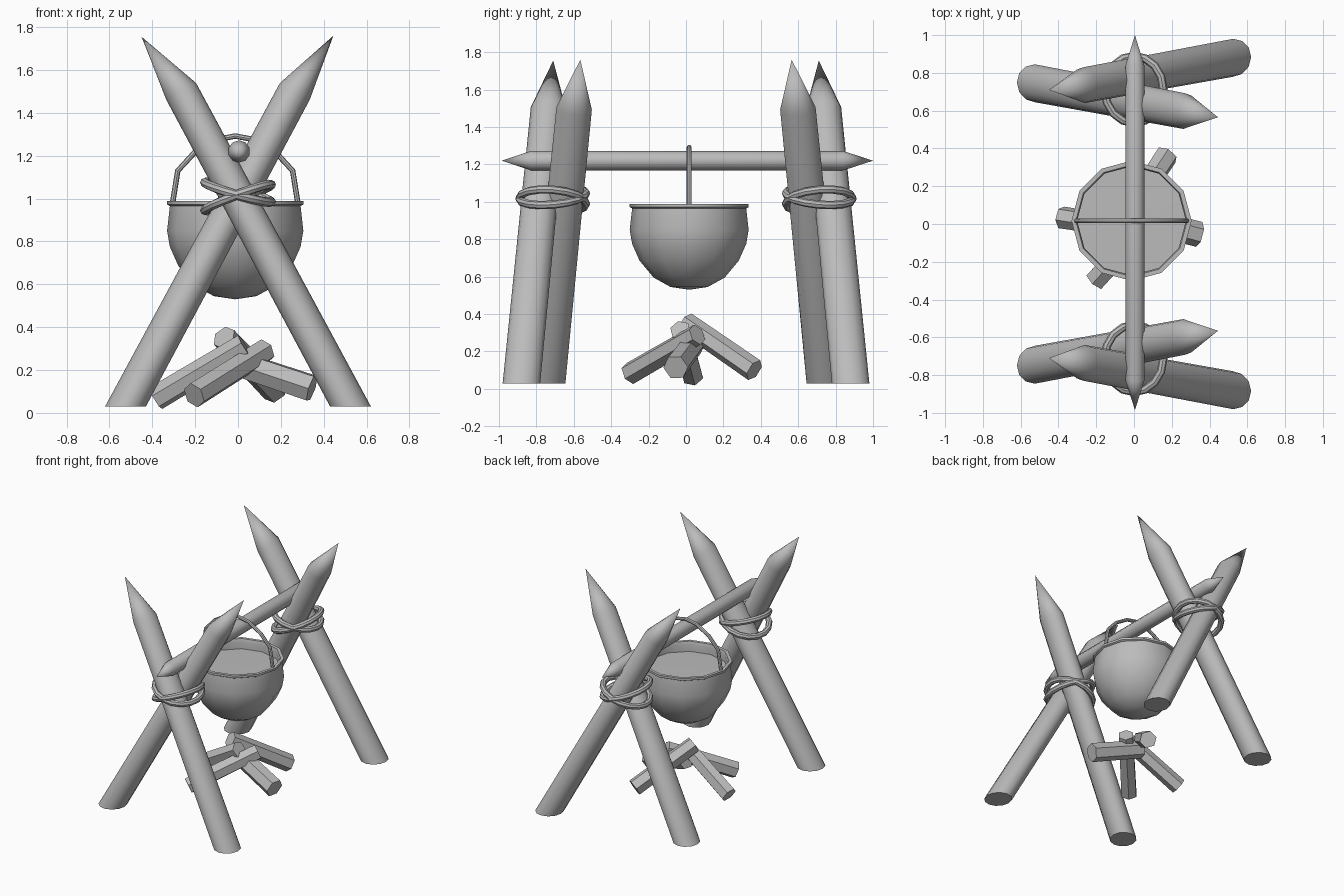
import bpy, bmesh, math
from math import sin, cos, pi, radians
from mathutils import Vector

cube = bpy.data.objects.get("Cube")
if cube:
    bpy.data.objects.remove(cube, do_unlink=True)

grey = bpy.data.materials.new("plain grey")
grey.use_nodes = True
COLOUR = (0.5, 0.5, 0.5, 1)
grey.diffuse_color = COLOUR
grey.node_tree.nodes["Principled BSDF"].inputs["Base Color"].default_value = COLOUR

X, Y, Z = Vector((1, 0, 0)), Vector((0, 1, 0)), Vector((0, 0, 1))


def tube(name, points, radii, sides, ref, axis=None, squash=1.0,
         closed=False, foot=None, turn=0.0, angle=42):
    """Skin rings along a path; squash flattens across ref, foot cuts level."""
    pts = [Vector(p) for p in points]
    n = len(pts)
    bm = bmesh.new()
    rings = []
    for i, p in enumerate(pts):
        if axis:
            d = axis
        elif closed:
            d = (pts[(i + 1) % n] - pts[i - 1]).normalized()
        else:
            d = (pts[min(i + 1, n - 1)] - pts[max(i - 1, 0)]).normalized()
        u = (ref - d * ref.dot(d)).normalized()
        w = d.cross(u)
        ring = []
        for k in range(sides):
            a = 2 * pi * k / sides + turn
            v = p + radii[i] * (u * cos(a) + w * sin(a) * squash)
            if foot is not None and i == 0:
                v += d * ((foot - v.z) / d.z)
            ring.append(bm.verts.new(v))
        rings.append(ring)
    for i in range(n if closed else n - 1):
        a, b = rings[i], rings[(i + 1) % n]
        for k in range(sides):
            m = (k + 1) % sides
            bm.faces.new((a[k], a[m], b[m], b[k]))
    if not closed:
        for end, r in ((0, radii[0]), (-1, radii[-1])):
            if r > 0:
                bm.faces.new(rings[end])
    bmesh.ops.remove_doubles(bm, verts=bm.verts, dist=0.0001)
    bmesh.ops.recalc_face_normals(bm, faces=bm.faces)
    mesh = bpy.data.meshes.new(name)
    bm.to_mesh(mesh)
    bm.free()
    mesh.materials.append(grey)
    obj = bpy.data.objects.new(name, mesh)
    bpy.context.collection.objects.link(obj)
    bpy.ops.object.select_all(action='DESELECT')
    obj.select_set(True)
    bpy.context.view_layer.objects.active = obj
    bpy.ops.object.shade_smooth_by_angle(angle=radians(angle))
    return obj


# Two crossed-pole frames with rope lashings, mirrored front to back
for side, s in (("front", 1), ("back", -1)):
    tube(side + "_outer_pole",
         [(0.525, -0.88 * s, 0.03), (-0.265, -0.735 * s, 1.5), (-0.45, -0.71 * s, 1.755)],
         [0.1, 0.095, 0], 12, Y, squash=0.84, foot=0.03)
    tube(side + "_inner_pole",
         [(-0.525, -0.745 * s, 0.03), (0.265, -0.598 * s, 1.5), (0.445, -0.565 * s, 1.76)],
         [0.1, 0.095, 0], 12, Y, squash=0.84, foot=0.03)
    for label, tilt, lean, mid in (("upper", -0.045, 0.015, 1.03),
                                   ("lower", 0.06, -0.015, 1.005)):
        loop = []
        for k in range(16):
            a = 2 * pi * k / 16
            loop.append((0.155 * cos(a), s * (-0.712 + 0.178 * sin(a)),
                         mid + tilt * cos(a) + lean * sin(a)))
        tube(side + "_rope_" + label, loop, [0.022] * 16, 8, Z, closed=True)

# Crossbar sharpened at both ends
tube("crossbar", [(0.005, y, 1.22) for y in (-0.985, -0.83, 0.84, 1.0)],
     [0, 0.052, 0.052, 0], 10, Z)

# Cooking pot: outside, lip, then inner wall
CX, CY = -0.013, 0.017
profile = [(0, 0.53), (0.1, 0.545), (0.19, 0.595), (0.265, 0.685), (0.305, 0.775),
           (0.318, 0.85), (0.305, 0.965), (0.318, 0.972), (0.318, 0.988),
           (0.295, 0.988), (0.288, 0.965), (0.298, 0.85)]
tube("pot", [(CX, CY, z) for r, z in profile], [r for r, z in profile], 12, X, axis=Z)
tube("pot_contents", [(CX, CY, 0.895), (CX, CY, 0.912), (CX, CY, 0.917)],
     [0.295, 0.293, 0], 12, X, axis=Z)

# Bail handle over the crossbar
half = [(0.293, 0.975), (0.268, 1.13), (0.19, 1.215), (0.09, 1.275)]
arch = [(-x, z) for x, z in half] + [(0, 1.292)] + [(x, z) for x, z in reversed(half)]
tube("pot_handle", [(CX + x, CY, z) for x, z in arch], [0.013] * len(arch), 8, Y)

# Firewood leaning together
firewood = [
    ((-0.385, 0.035, 0.068), (0.03, -0.03, 0.315), 0.06, 0.3),
    ((-0.205, -0.3, 0.082), (0.125, 0.06, 0.29), 0.061, 0.0),
    ((0.345, -0.055, 0.115), (-0.03, 0.04, 0.24), 0.068, 0.5),
    ((0.175, 0.365, 0.1), (-0.065, 0.0, 0.352), 0.062, 0.2),
]
for i, (a, b, r, turn) in enumerate(firewood):
    tube("firewood_%d" % (i + 1), [a, b], [r, r * 0.95], 6, Z, turn=turn, angle=30)
